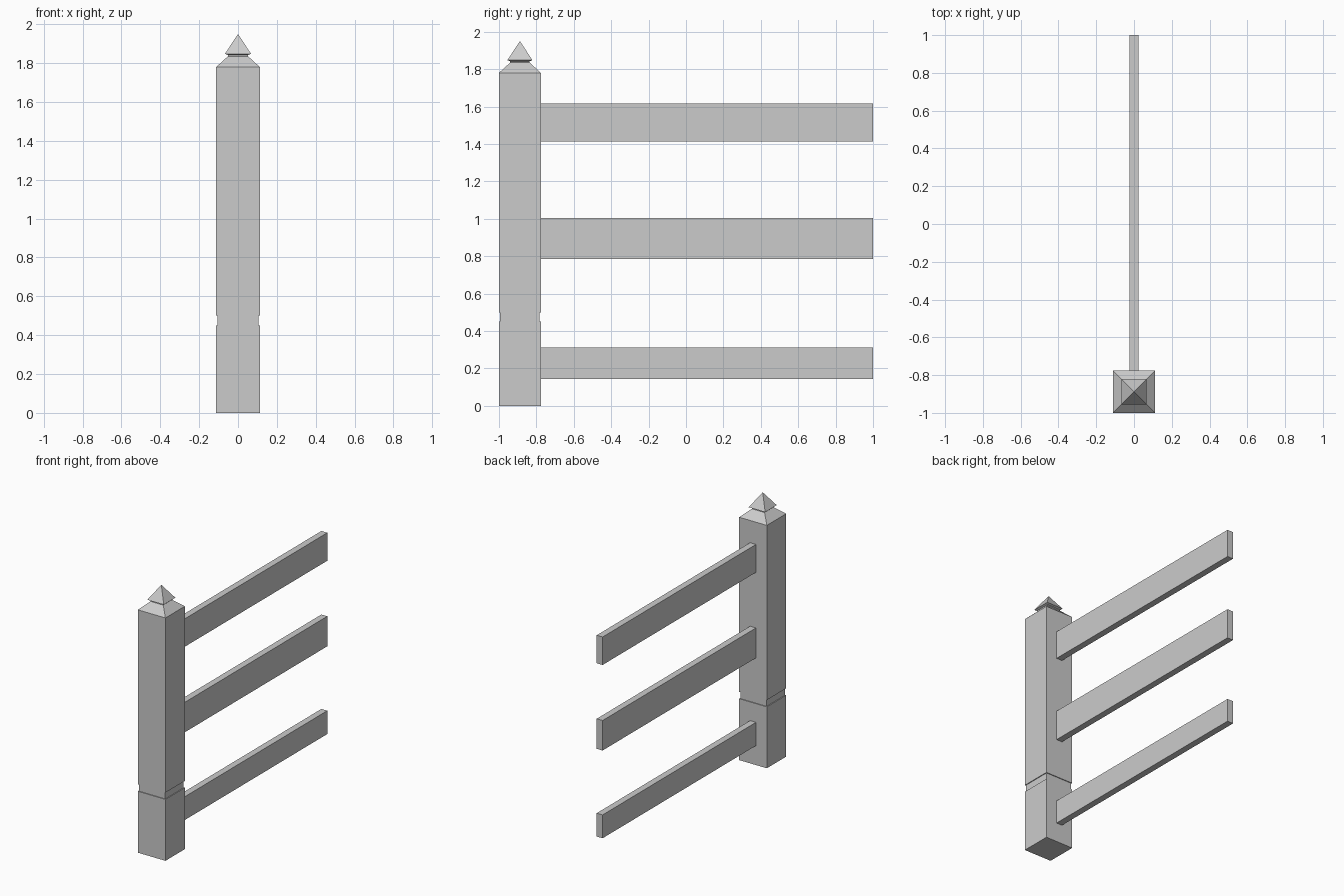
import bpy, bmesh

if "Cube" in bpy.data.objects:
    bpy.data.objects.remove(bpy.data.objects["Cube"])

POST_Y = -0.888


def make_object(name, bm):
    bmesh.ops.recalc_face_normals(bm, faces=bm.faces)
    mesh = bpy.data.meshes.new(name)
    bm.to_mesh(mesh)
    bm.free()
    obj = bpy.data.objects.new(name, mesh)
    bpy.context.collection.objects.link(obj)
    return obj


def square_loft(name, profile, tip):
    """Stack square rings of (half width, z) and close them to a point."""
    bm = bmesh.new()
    rings = [[bm.verts.new((sx * h, sy * h, z))
              for sx, sy in ((-1, -1), (1, -1), (1, 1), (-1, 1))]
             for h, z in profile]
    bm.faces.new(rings[0])
    for a, b in zip(rings, rings[1:]):
        for i in range(4):
            j = (i + 1) % 4
            bm.faces.new((a[i], a[j], b[j], b[i]))
    top = bm.verts.new((0, 0, tip))
    for i in range(4):
        bm.faces.new((rings[-1][i], rings[-1][(i + 1) % 4], top))
    return make_object(name, bm)


def box(name, x, y, z):
    """Box from (min, max) pairs."""
    bm = bmesh.new()
    bmesh.ops.create_cube(bm, size=1)
    for v in bm.verts:
        v.co = [lo + (c + 0.5) * (hi - lo) for c, (lo, hi) in zip(v.co, (x, y, z))]
    return make_object(name, bm)


# Post: grooved shaft, sloped shoulder, narrow neck and pyramid finial
post = square_loft("post", [
    (0.112, 0), (0.112, 0.45), (0.106, 0.45), (0.106, 0.50), (0.112, 0.50),
    (0.112, 1.78), (0.052, 1.835), (0.052, 1.842), (0.067, 1.848)], 1.95)
post.location.y = POST_Y

# Three rails running back from the post
for name, z in (("bottom_rail", (0.142, 0.313)),
                ("middle_rail", (0.785, 1.005)),
                ("top_rail", (1.412, 1.617))):
    box(name, (-0.024, 0.024), (-0.79, 1.0), z)
